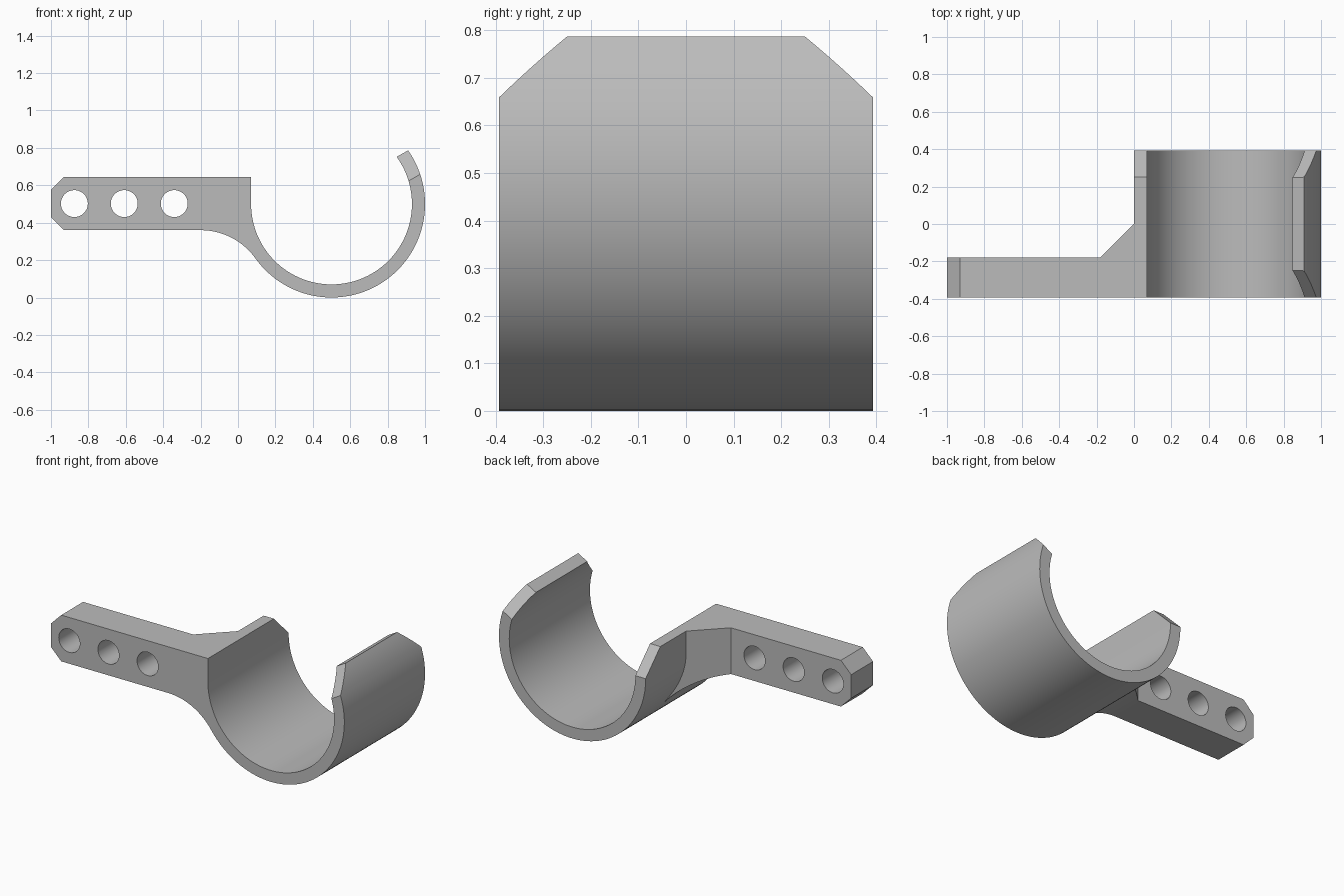
import bpy, bmesh, math
from mathutils import Vector

if "Cube" in bpy.data.objects:
    bpy.data.objects.remove(bpy.data.objects["Cube"])

grey = bpy.data.materials.new("plain grey")
grey.use_nodes = True
grey.diffuse_color = (0.5, 0.5, 0.5, 1)
grey.node_tree.nodes["Principled BSDF"].inputs["Base Color"].default_value = (0.5, 0.5, 0.5, 1)

X, Y, Z = Vector((1, 0, 0)), Vector((0, 1, 0)), Vector((0, 0, 1))
HALF = 0.393              # half the width
OUT, INN = 0.5, 0.43      # cradle radii, centred on (0.5, 0.5)
TOP, LOW = 0.645, 0.36    # arm top and bottom
CHAMFER = 0.143


def prism(name, pts, u, v, w, start, end, origin=Vector()):
    """Extrude a 2D outline in the u, v plane along w."""
    bm = bmesh.new()
    face = bm.faces.new([bm.verts.new(origin + u * a + v * b + w * start) for a, b in pts])
    new = bmesh.ops.extrude_face_region(bm, geom=[face])["geom"]
    bmesh.ops.translate(bm, vec=w * (end - start),
                        verts=[g for g in new if isinstance(g, bmesh.types.BMVert)])
    bmesh.ops.recalc_face_normals(bm, faces=bm.faces)
    mesh = bpy.data.meshes.new(name)
    bm.to_mesh(mesh)
    bm.free()
    obj = bpy.data.objects.new(name, mesh)
    mesh.materials.append(grey)
    bpy.context.collection.objects.link(obj)
    return obj


def arc(cx, cz, r, a, b, n):
    angles = [math.radians(a + (b - a) * i / n) for i in range(n + 1)]
    return [(cx + r * math.cos(t), cz + r * math.sin(t)) for t in angles]


def boolean(target, tool, operation):
    tool.hide_render = True
    mod = target.modifiers.new(operation, "BOOLEAN")
    mod.operation, mod.object, mod.solver = operation, tool, "EXACT"
    bpy.context.view_layer.objects.active = target
    bpy.ops.object.modifier_apply(modifier=mod.name)
    bpy.data.objects.remove(tool)


# Cradle: open ring with a straight left wall
outline = [(0, TOP)] + arc(0.5, 0.5, OUT, 180, 395, 72)
outline += arc(0.5, 0.5, INN, 395.9, 180, 72) + [(0.07, TOP)]
bracket = prism("cable_hook", outline, X, Z, Y, -HALF, HALF)

# Chamfered corners on the free lip
along = Vector((math.cos(math.pi / 6), 0, 0.5))
normal = Vector((-0.5, 0, math.cos(math.pi / 6)))
lip = Vector((0.9096, 0, 0.7868))
edge = HALF - CHAMFER
corner = [(edge - 0.1, 0.1), (edge + 0.24, -0.24), (edge + 0.24, 0.1)]
for side in (-1, 1):
    boolean(bracket, prism("lip_cutter", corner, Y * side, normal, along, -0.15, 0.1, lip),
            "DIFFERENCE")

# Chamfered back corner on the left wall
boolean(bracket, prism("wall_cutter", corner, Y, Z, X, -0.05, 0.12, Z * TOP), "DIFFERENCE")

# Arm: chamfered end, curved underside running into the cradle
c = 0.07
fillet_r = 0.36
end_angle = math.degrees(math.atan2(0.5, 0.7))
arm_pts = [(-1, LOW + c), (-1 + c, LOW)]
arm_pts += arc(-0.2, LOW - fillet_r, fillet_r, 90, end_angle, 24)
arm_pts += arc(0.5, 0.5, 0.465, 180 + end_angle, 180, 12)
arm_pts += [(0.035, TOP), (-1 + c, TOP), (-1, TOP - c)]
arm = prism("arm", arm_pts, X, Z, Y, -HALF, 0.3)

# Plan shape of the arm: slim bar with a diagonal web
plan = [(-1.1, -0.5), (0.25, -0.5), (0.25, 0.25), (-0.18, -0.18), (-1.1, -0.18)]
boolean(arm, prism("plan_shape", plan, X, Y, Z, -0.1, 1), "INTERSECT")

# Screw holes
for x in (-0.875, -0.608, -0.341):
    circle = arc(x, 0.502, 0.072, 0, 352.5, 47)
    boolean(arm, prism("hole_cutter", circle, X, Z, Y, -0.6, 0.1), "DIFFERENCE")

boolean(bracket, arm, "UNION")

bpy.ops.object.select_all(action="DESELECT")
bracket.select_set(True)
bpy.context.view_layer.objects.active = bracket
bpy.ops.object.shade_smooth_by_angle(angle=math.radians(20))
